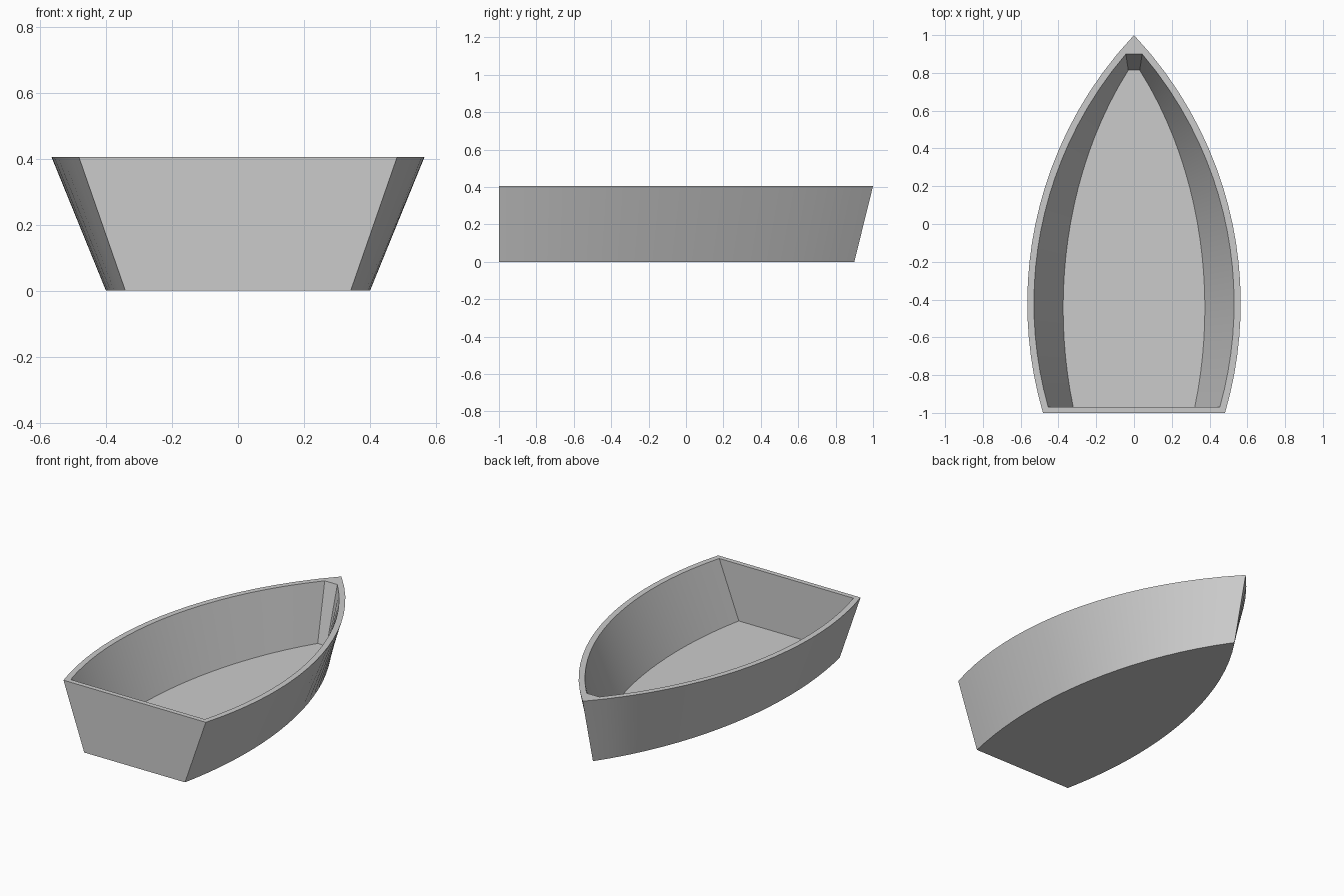
import bpy
import bmesh
import math

cube = bpy.data.objects.get("Cube")
if cube:
    bpy.data.objects.remove(cube, do_unlink=True)

HEIGHT = 0.405
FLOOR = 0.058
WALL = 0.035
RADIUS = 2.067           # plan curve of each side
BEAM = 0.565             # widest half width at the rim
WIDEST_Y = -0.42
STEPS = 20

paint = bpy.data.materials.new("hull_grey")
paint.use_nodes = True
grey = (0.6, 0.6, 0.6, 1)
paint.diffuse_color = grey
paint.node_tree.nodes["Principled BSDF"].inputs["Base Color"].default_value = grey


def half_width(y, inset):
    r = RADIUS - inset
    return max(0, BEAM - RADIUS + math.sqrt(r * r - (y - WIDEST_Y) ** 2))


def outline(stern, bow, inset):
    """Plan outline: up the left side, round the bow, down the right side."""
    ys = [stern + (bow - stern) * i / STEPS for i in range(STEPS + 1)]
    left = [(half_width(y, inset), y) for y in ys]
    if left[-1][0] < 0.005:          # pointed bow: one shared vertex
        left[-1] = (0, bow)
        return left + [(-x, y) for x, y in reversed(left[:-1])]
    return left + [(-x, y) for x, y in reversed(left)]


def ring(bm, points, z, sx=1, sy=1):
    """Outline at a height, narrowed in x and shortened from the stern."""
    stern = points[0][1]
    return [bm.verts.new((x * sx, stern + (y - stern) * sy, z)) for x, y in points]


def skin(bm, a, b):
    for i in range(len(a)):
        j = (i + 1) % len(a)
        bm.faces.new((a[i], a[j], b[j], b[i]))


bm = bmesh.new()
outer = outline(-1, 1, 0)
inner = outline(-0.97, 0.9, WALL)

# Outer hull and bottom
keel = ring(bm, outer, 0, 0.708, 0.95)
rim_out = ring(bm, outer, HEIGHT)
skin(bm, keel, rim_out)
bm.faces.new(list(reversed(keel)))

# Cockpit walls and floor
rim_in = ring(bm, inner, HEIGHT)
deck = ring(bm, inner, FLOOR, 0.708, 0.954)
skin(bm, rim_in, deck)
bm.faces.new(deck)

# Flat rim: sides, bow cap and stern strip
n = STEPS
for i in range(n):
    bm.faces.new((rim_out[i], rim_out[i + 1], rim_in[i + 1], rim_in[i]))
    bm.faces.new((rim_out[-i - 2], rim_out[-i - 1], rim_in[-i - 1], rim_in[-i - 2]))
bm.faces.new((rim_out[n], rim_in[n + 1], rim_in[n]))
bm.faces.new((rim_out[-1], rim_out[0], rim_in[0], rim_in[-1]))
bmesh.ops.recalc_face_normals(bm, faces=bm.faces[:])

mesh = bpy.data.meshes.new("boat_hull")
bm.to_mesh(mesh)
bm.free()
mesh.materials.append(paint)
hull = bpy.data.objects.new("boat_hull", mesh)
bpy.context.collection.objects.link(hull)

bpy.ops.object.select_all(action="DESELECT")
hull.select_set(True)
bpy.context.view_layer.objects.active = hull
bpy.ops.object.shade_smooth_by_angle(angle=math.radians(30))
